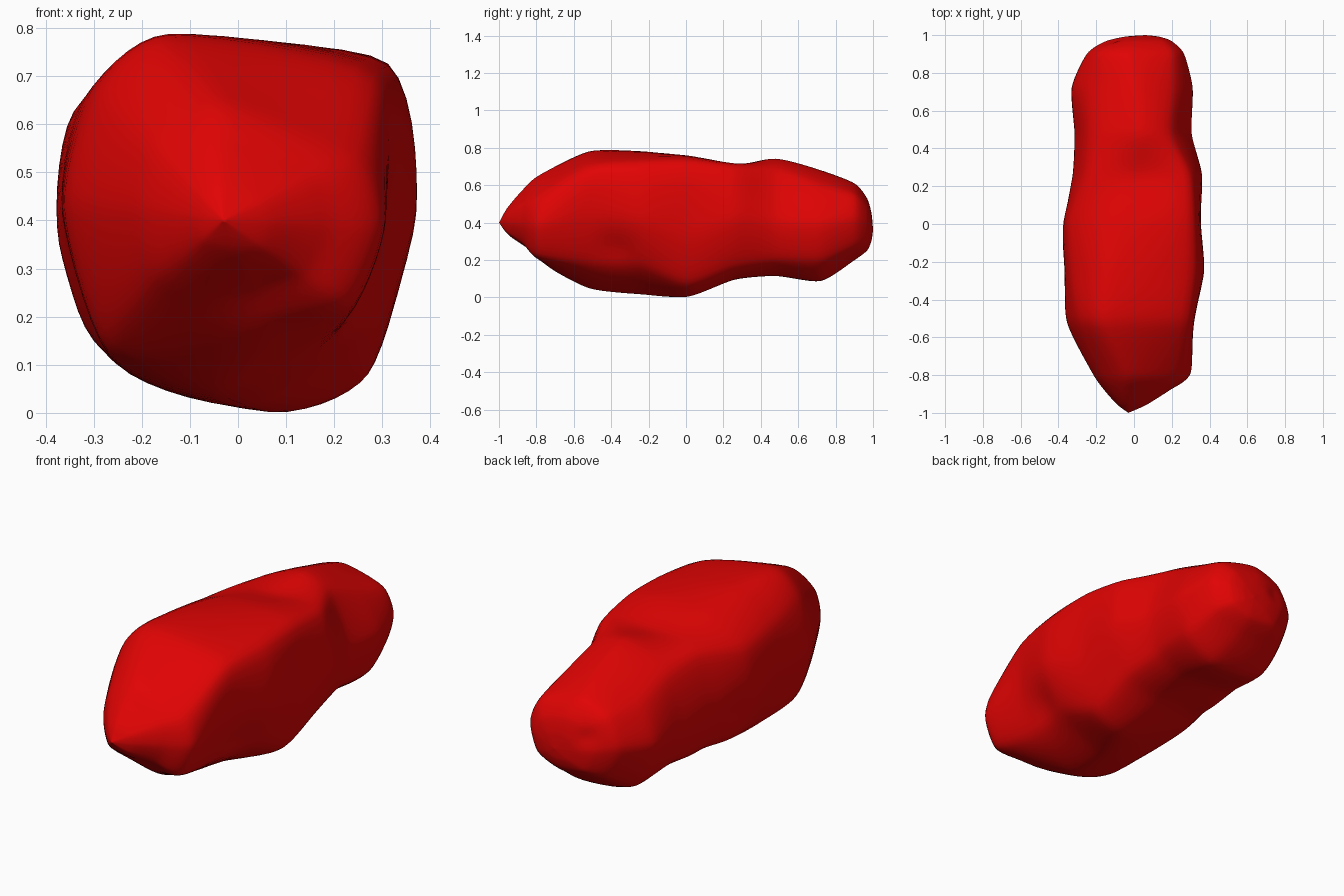
import bpy
import bmesh
import math
from mathutils import Vector

cube = bpy.data.objects.get("Cube")
if cube:
    bpy.data.objects.remove(cube, do_unlink=True)

# Blunt cross-sections along the stone: y, then (x, z) corners running
# right, right top, top, left top, left, left low, bottom, right low
SECTIONS = [
    (-.79, (.3, .39), (.24, .54), (-.04, .65), (-.18, .57),
     (-.22, .42), (-.17, .26), (.05, .19), (.23, .22)),
    (-.52, (.31, .44), (.28, .695), (-.14, .78), (-.29, .67),
     (-.355, .43), (-.27, .14), (-.03, .05), (.22, .18)),
    (-.25, (.37, .42), (.31, .72), (-.13, .78), (-.33, .64),
     (-.365, .4), (-.25, .1), (.01, .018), (.27, .17)),
    (.01, (.35, .36), (.31, .725), (-.1, .75), (-.34, .62),
     (-.375, .34), (-.28, .13), (.08, .004), (.27, .08)),
    (.26, (.36, .42), (.29, .7), (0, .725), (-.25, .66),
     (-.325, .4), (-.26, .14), (.06, .095), (.27, .16)),
    (.48, (.305, .41), (.2, .68), (.02, .745), (-.23, .63),
     (-.315, .36), (-.24, .16), (.08, .115), (.25, .2)),
    (.72, (.31, .4), (.21, .6), (0, .68), (-.23, .57),
     (-.33, .37), (-.21, .13), (.09, .09), (.26, .2)),
    (.9, (.265, .42), (.2, .55), (-.02, .61), (-.18, .55),
     (-.25, .4), (-.17, .23), (.06, .2), (.22, .27)),
]
NOSE = Vector((-.03, -1, .4))
TAIL = Vector((.06, 1, .36))

# Worn hollows: centre, radius, depth
HOLLOWS = [
    ((.06, -.85, .26), .11, .03),
    ((.33, -.4, .22), .12, .035),
    ((-.36, .06, .3), .1, .02),
    ((-.1, .95, .45), .05, .015),
    ((-.2, .21, .15), .1, .02),
    ((.05, .27, .73), .17, .02),
]

STEPS = 7
TENSION = .36


def spline(a, b, c, d, t):
    """Cardinal curve from b to c, tight enough to keep blunt corners."""
    start, end = (c - a) * TENSION, (d - b) * TENSION
    ease = t * t * (3 - 2 * t)
    return b.lerp(c, ease) + start * t * (1 - t) ** 2 - end * t * t * (1 - t)


def dense_loop(points):
    n = len(points)
    return [
        spline(*(points[(i + j) % n] for j in (-1, 0, 1, 2)), k / STEPS)
        for i in range(n) for k in range(STEPS)
    ]


def dense_line(points):
    ends = [points[0]] + points + [points[-1]]
    return [
        spline(*ends[i:i + 4], k / STEPS)
        for i in range(len(points) - 1) for k in range(STEPS)
    ]


def shrunk(loop, tip, size, reach):
    """A smaller copy of an end section, set partway to the tip."""
    out = []
    for p in loop:
        q = tip.lerp(p, size)
        q.y = p.y + (tip.y - p.y) * reach
        out.append(q)
    return out


def hollowed(co):
    inward = (Vector((0, co.y * .7, .4)) - co).normalized()
    for centre, radius, depth in HOLLOWS:
        near = (co - Vector(centre)).length / radius
        co = co + inward * depth * math.exp(-near * near)
    return co


# Section loops, with the two ends closing onto their tips
loops = [dense_loop([Vector((x, y, z)) for x, z in corners]) for y, *corners in SECTIONS]
first, last = loops[0], loops[-1]
loops = [shrunk(first, NOSE, .3, .8), shrunk(first, NOSE, .65, .45)] + loops
loops += [shrunk(last, TAIL, .68, .68), shrunk(last, TAIL, .35, .92)]
lines = [dense_line([NOSE] + list(line) + [TAIL]) for line in zip(*loops)]

# Loft the stone
bm = bmesh.new()
nose, tail = bm.verts.new(NOSE), bm.verts.new(TAIL)
strips = [[bm.verts.new(hollowed(p)) for p in line[1:]] for line in lines]
for a, b in zip(strips, strips[1:] + strips[:1]):
    bm.faces.new((nose, a[0], b[0]))
    bm.faces.new((tail, b[-1], a[-1]))
    for i in range(len(a) - 1):
        bm.faces.new((a[i], a[i + 1], b[i + 1], b[i]))
bmesh.ops.recalc_face_normals(bm, faces=bm.faces)

mesh = bpy.data.meshes.new("stone")
bm.to_mesh(mesh)
bm.free()
stone = bpy.data.objects.new("stone", mesh)
bpy.context.collection.objects.link(stone)

# Red surface
red = bpy.data.materials.new("red")
red.use_nodes = True
colour = (.75, .001, .001, 1)
red.diffuse_color = colour
for node in red.node_tree.nodes:
    if node.type == "BSDF_PRINCIPLED":
        node.inputs["Base Color"].default_value = colour
mesh.materials.append(red)

bpy.context.view_layer.objects.active = stone
stone.select_set(True)
bpy.ops.object.shade_smooth_by_angle(angle=math.radians(50))
